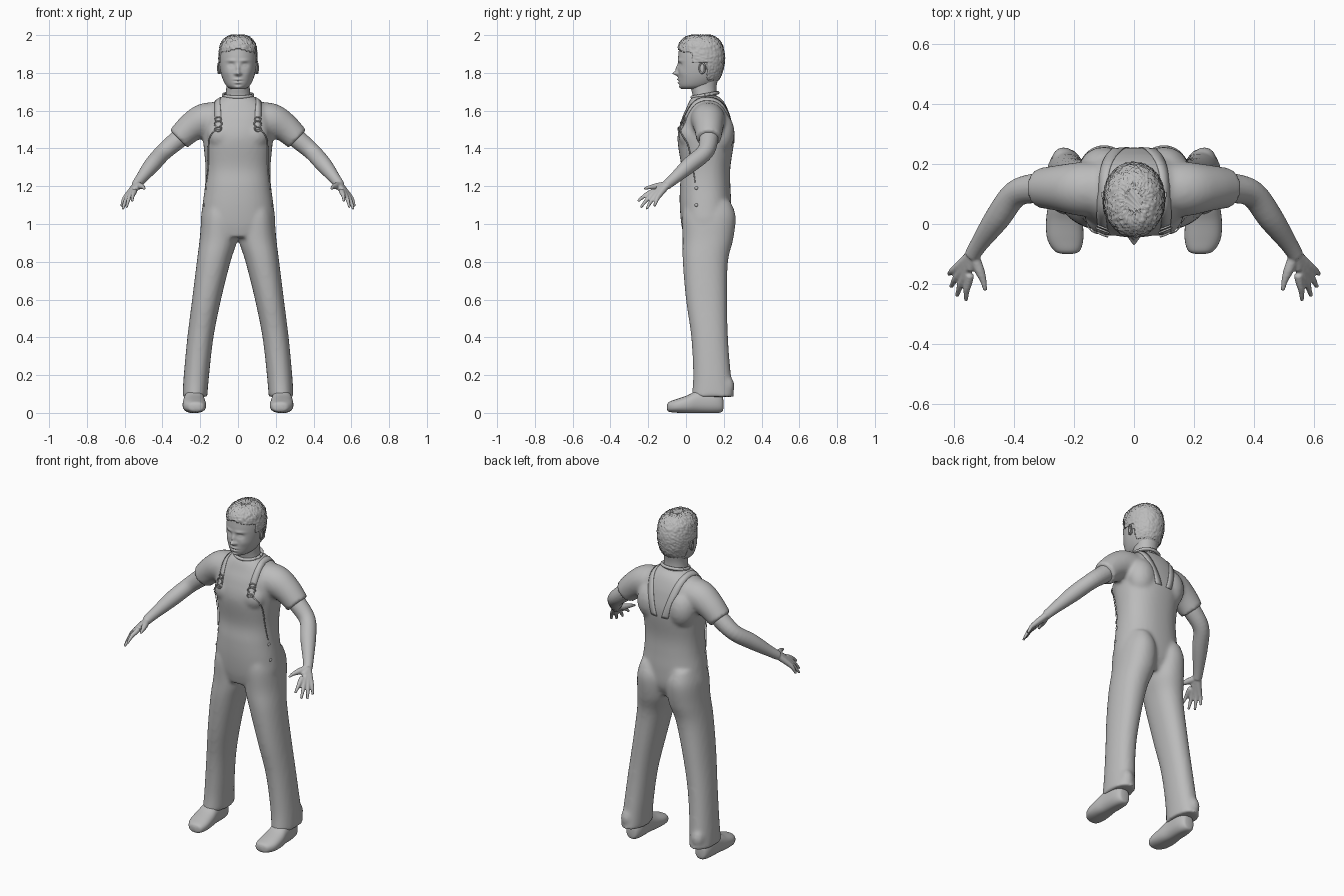
import bpy, bmesh, math, random
from mathutils import Vector, Matrix

random.seed(4)
if "Cube" in bpy.data.objects:
    bpy.data.objects.remove(bpy.data.objects["Cube"])

grey = bpy.data.materials.new("plain grey")
grey.use_nodes = True
TONE = (0.5, 0.5, 0.5, 1)
grey.diffuse_color = TONE
grey.node_tree.nodes["Principled BSDF"].inputs["Base Color"].default_value = TONE
X, Y, Z = Vector((1, 0, 0)), Vector((0, 1, 0)), Vector((0, 0, 1))


def smooth_rows(rows, steps):
    """Catmull-Rom interpolation of rows of numbers."""
    out = []
    for i in range(len(rows) - 1):
        a, b, c, d = (rows[min(max(i + k, 0), len(rows) - 1)] for k in (-1, 0, 1, 2))
        for s in range(steps):
            t = s / steps
            out.append([q + t / 2 * (r - p + t * (2 * p - 5 * q + 4 * r - w + t * (3 * (q - r) + w - p)))
                        for p, q, r, w in zip(a, b, c, d)])
    return out + [list(rows[-1])]


def skin(bm, rings, segs, power=2):
    """Bridge rings given as (centre, half axis, half axis) and cap both ends."""
    def warp(v):
        return math.copysign(abs(v) ** (2 / power), v)
    loops = []
    for c, u, v in rings:
        angles = [math.tau * k / segs for k in range(segs)]
        loops.append([bm.verts.new(c + u * warp(math.cos(a)) + v * warp(math.sin(a))) for a in angles])
    for lo, hi in zip(loops, loops[1:]):
        for k in range(segs):
            n = (k + 1) % segs
            bm.faces.new((lo[k], lo[n], hi[n], hi[k]))
    bm.faces.new(loops[0])
    bm.faces.new(loops[-1])


def column(bm, rows, side=1, segs=48, steps=5, power=2.2):
    """Level rings from rows of z, x low, x high, y front, y back."""
    rings = [(Vector((side * (a + b) / 2, (f + k) / 2, z)), X * (b - a) / 2, Y * (k - f) / 2)
             for z, a, b, f, k in smooth_rows(rows, steps)]
    skin(bm, rings, segs, power)


def tube(bm, rows, side=1, segs=20, steps=5):
    """Round limb along rows of x, y, z, radius."""
    rows = smooth_rows(rows, steps)
    pts = [Vector((side * r[0], r[1], r[2])) for r in rows]
    rings = []
    for i, p in enumerate(pts):
        t = (pts[min(i + 1, len(pts) - 1)] - pts[max(i - 1, 0)]).normalized()
        u = t.cross(Y if abs(t.y) < 0.9 else Z).normalized()
        rings.append((p, u * rows[i][3], t.cross(u) * rows[i][3]))
    skin(bm, rings, segs)


def ball(bm, at, size):
    m = Matrix.Translation(at) @ Matrix.Diagonal((*size, 1))
    bmesh.ops.create_uvsphere(bm, u_segments=20, v_segments=12, radius=1, matrix=m)


def finish(name, bm, voxel=0, relax=0, mirror=False):
    bmesh.ops.recalc_face_normals(bm, faces=bm.faces[:])
    me = bpy.data.meshes.new(name)
    bm.to_mesh(me)
    bm.free()
    me.materials.append(grey)
    me.polygons.foreach_set("use_smooth", [True] * len(me.polygons))
    ob = bpy.data.objects.new(name, me)
    bpy.context.collection.objects.link(ob)
    if voxel:
        mod = ob.modifiers.new("Fuse", "REMESH")
        mod.mode, mod.voxel_size, mod.use_smooth_shade = "VOXEL", voxel, True
    if relax:
        mod = ob.modifiers.new("Relax", "SMOOTH")
        mod.factor, mod.iterations = 0.5, relax
    if mirror:
        ob.modifiers.new("Mirror", "MIRROR").use_mirror_merge = False
    return ob


# Shirt and overalls, fused into one cloth surface
TORSO = [(1.68, .075, .04, .165), (1.655, .115, .02, .195), (1.61, .165, 0, .22), (1.55, .185, -.025, .24),
         (1.45, .185, -.045, .255), (1.3, .172, -.025, .235), (1.2, .175, -.032, .235),
         (1.1, .188, -.033, .24), (1, .195, -.025, .235), (.93, .15, -.01, .2)]
LEG = [(1.12, .04, .17, 0, .235), (1.04, .008, .192, -.02, .263), (.92, .004, .203, -.018, .25), (.8, .04, .218, -.017, .222),
       (.6, .09, .243, 0, .218), (.4, .13, .268, .028, .222), (.2, .153, .287, .038, .238), (.085, .163, .294, .03, .255)]
SLEEVE = [(.1, .115, 1.55, .095), (.18, .117, 1.548, .09), (.25, .12, 1.51, .077), (.315, .12, 1.45, .066)]
bm = bmesh.new()
column(bm, [(z, -w, w, f, b) for z, w, f, b in TORSO], power=2.3)
for s in (-1, 1):
    column(bm, LEG, s)
    tube(bm, SLEEVE, s, 32)
    # shoulder blades and chest
    ball(bm, (s * .1, .18, 1.48), (.085, .078, .11))
    ball(bm, (s * .085, .03, 1.47), (.08, .07, .08))
    # soft folds gathered at the back of the hem
    ball(bm, (s * .235, .215, .14), (.04, .042, .06))
cloth = finish("shirt_and_overalls", bm, .011, 5)

# Collar
bm = bmesh.new()
ring = []
for k in range(41):
    a = math.tau * k / 40
    ring.append((.077 * math.cos(a), .1 + .068 * math.sin(a), 1.683 + .012 * math.sin(a), .009))
tube(bm, ring, segs=10, steps=1)
finish("collar", bm)

# Bare arms with hands
bm = bmesh.new()
tube(bm, [(.25, .12, 1.505, .05), (.32, .12, 1.445, .05), (.395, .1, 1.38, .045), (.455, .02, 1.313, .043),
          (.515, -.065, 1.238, .03), (.54, -.105, 1.205, .026)])
wrist = (.538, -.1, 1.207, .02)
tips = [(.56, -.255, 1.12), (.59, -.24, 1.088), (.61, -.21, 1.078), (.617, -.168, 1.092)]
for i, tip in enumerate(tips):
    t = i / 3
    knuckle = (.55 + .04 * t, -.185 + .04 * t, 1.168 - .02 * t, .0145)
    mid = [(a + b) / 2 for a, b in zip(knuckle, tip)]
    tube(bm, [wrist, knuckle, (mid[0] + .003, mid[1], mid[2] + .005, .011), (*tip, .007)], segs=12)
tube(bm, [wrist, (.515, -.155, 1.2, .017), (.502, -.19, 1.195, .011), (.496, -.222, 1.187, .007)], segs=12)
finish("arms_and_hands", bm, .005, 3, mirror=True)

# Shoes: rows of y, x centre, z centre, half width, half height
SHOE = [(-.1, .222, .03, .015, .012), (-.09, .223, .032, .042, .026), (-.05, .229, .037, .06, .036),
        (.01, .232, .046, .061, .048), (.07, .232, .06, .054, .062), (.15, .23, .06, .05, .062), (.19, .23, .05, .035, .045),
        (.198, .23, .045, .012, .02)]
bm = bmesh.new()
skin(bm, [(Vector((x, y, z)), X * w, Z * h) for y, x, z, w, h in smooth_rows(SHOE, 5)], 32, 2.4)
for v in bm.verts:
    v.co.z = max(v.co.z, 0)
finish("shoes", bm, mirror=True)

# Head: egg loft, then the features are pushed in or out of the face
SKULL = [(1.995, .02, .05, .11), (1.985, .055, .005, .15), (1.95, .086, -.03, .183), (1.9, .097, -.04, .2),
         (1.85, .098, -.042, .2), (1.8, .091, -.042, .19), (1.76, .078, -.04, .17), (1.73, .06, -.034, .135),
         (1.715, .038, -.02, .09)]
# rows of x, z, spread x, spread z, push along y
FACE = [(0, 1.797, .012, .011, -.027), (0, 1.822, .009, .02, -.012), (.015, 1.795, .008, .007, -.006),
        (.036, 1.842, .017, .012, .012), (.036, 1.84, .011, .007, -.007), (.035, 1.865, .025, .008, -.006),
        (0, 1.765, .02, .006, -.007), (0, 1.757, .02, .0035, .005), (0, 1.748, .017, .006, -.006),
        (0, 1.736, .015, .006, .003), (0, 1.722, .018, .01, -.006), (.055, 1.8, .018, .02, -.004)]


def skull(grow):
    new = bmesh.new()
    column(new, [(z + grow, -w - grow, w + grow, f - grow, b + grow) for z, w, f, b in SKULL], segs=120, steps=9, power=2.1)
    return new


bm = skull(0)
for v in bm.verts:
    if v.co.y < .04:
        x, z = abs(v.co.x), v.co.z
        v.co.y += sum(d * math.exp(-((x - cx) / sx) ** 2 - ((z - cz) / sz) ** 2) for cx, cz, sx, sz, d in FACE)
finish("head", bm)

bm = bmesh.new()
column(bm, [(1.62, -.08, .08, .04, .17), (1.68, -.066, .066, .035, .162), (1.73, -.062, .062, .025, .162),
            (1.79, -.066, .066, .03, .175)], segs=32)
finish("neck", bm)

# Ears: a lobe with a raised rim
bm = bmesh.new()
ball(bm, (.095, .085, 1.822), (.009, .015, .028))
rim = []
for k in range(21):
    a = math.tau * k / 20
    rim.append((.102 + .004 * math.sin(a), .086 + .015 * math.sin(a), 1.825 + .027 * math.cos(a), .0045))
tube(bm, rim, segs=8, steps=1)
finish("ears", bm, mirror=True)

# Short tousled hair: skull shell trimmed to a hairline
bm = skull(.005)


def under_hairline(p):
    if p.y < .03:
        return p.z < 1.925 - .02 * abs(p.x) / .09
    return p.z < (1.85 if p.y < .11 else 1.76)


bmesh.ops.delete(bm, geom=[v for v in bm.verts if under_hairline(v.co)], context="VERTS")
for v in bm.verts:
    v.co += (v.co - Vector((0, .08, 1.87))).normalized() * random.uniform(-.004, .002 if v.co.z < 1.93 else .005)
hair = finish("hair", bm)
mod = hair.modifiers.new("Thickness", "SOLIDIFY")
mod.thickness = .008


# Overall straps and bib edges, laid onto the cloth
def strip(name, path, half):
    new = bmesh.new()
    rows = [[new.verts.new((x + o * half, y, z)) for o in (-1, 0, 1)] for x, y, z in smooth_rows(path, 8)]
    for a, b in zip(rows, rows[1:]):
        for k in (0, 1):
            new.faces.new((a[k], a[k + 1], b[k + 1], b[k]))
    ob = finish(name, new, mirror=True)
    wrap = ob.modifiers.new("Lay on cloth", "SHRINKWRAP")
    wrap.target, wrap.wrap_mode, wrap.offset = cloth, "ABOVE_SURFACE", .003
    ob.modifiers.new("Thickness", "SOLIDIFY").thickness = .004


strip("straps", [(.105, -.03, 1.5), (.113, 0, 1.6), (.12, .05, 1.665), (.115, .12, 1.68), (.09, .2, 1.62), (.035, .25, 1.43)], .02)
strip("bib_edges", [(.12, -.03, 1.5), (.15, .01, 1.43), (.16, .03, 1.32), (.165, .05, 1.22)], .005)

# Buckles and side buttons, placed on the cloth by ray
bpy.context.view_layer.update()
solid = cloth.evaluated_get(bpy.context.evaluated_depsgraph_get())
bm = bmesh.new()
for z, r in ((1.555, .016), (1.53, .02), (1.502, .016)):
    hit = solid.ray_cast((.105, -1, z), Y)[1]
    loop = []
    for k in range(17):
        a = math.tau * k / 16
        loop.append((hit.x + r * math.cos(a), hit.y - .006 + .4 * r * math.cos(a), z + .7 * r * math.sin(a), .0035))
    tube(bm, loop, segs=8, steps=1)
for z in (1.19, 1.1):
    hit = solid.ray_cast((1, .055, z), -X)[1]
    ball(bm, hit, (.006, .009, .009))
finish("buckles_and_buttons", bm, mirror=True)
